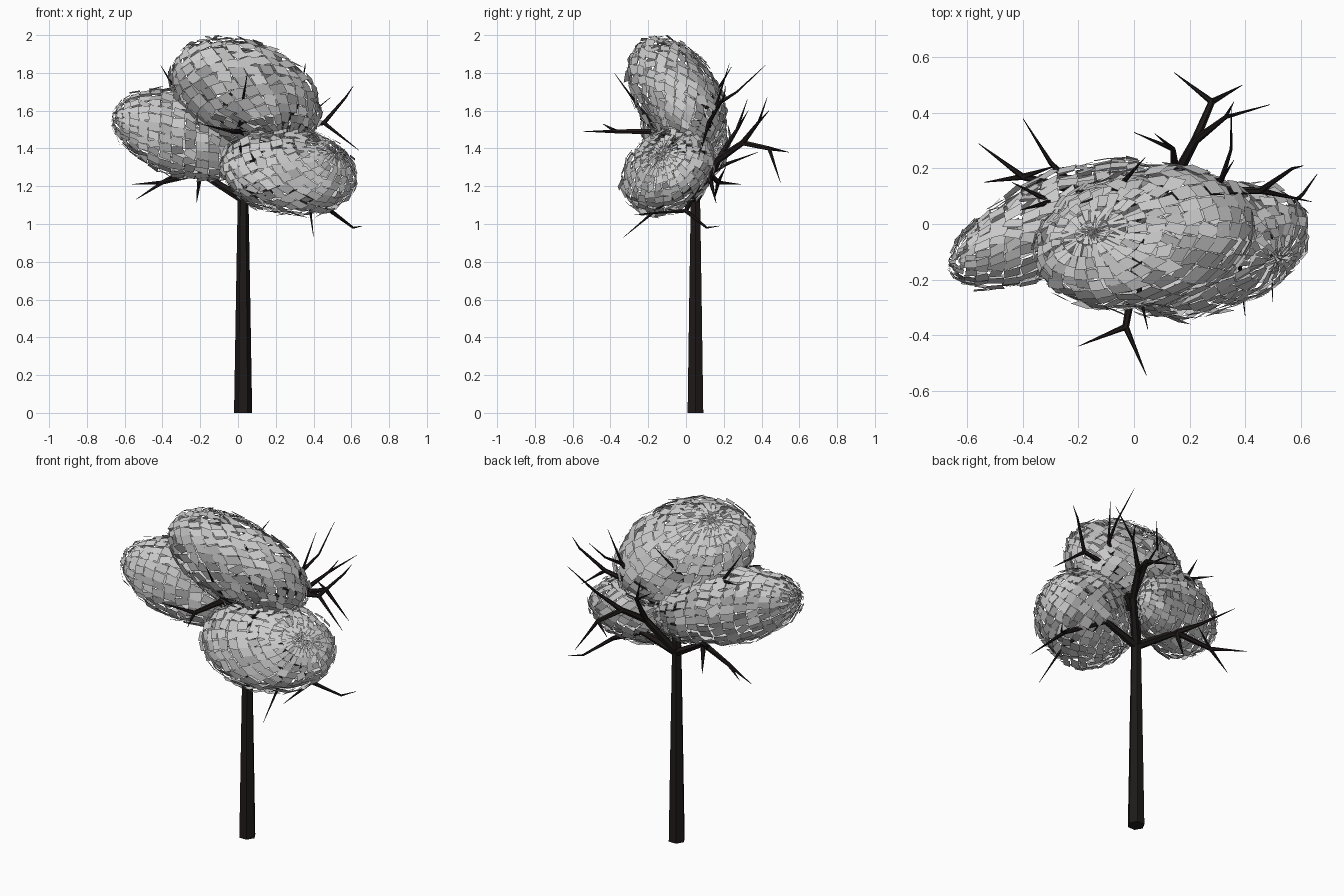
import bpy, bmesh, math, random
from mathutils import Vector, Matrix, Quaternion

if "Cube" in bpy.data.objects:
    bpy.data.objects.remove(bpy.data.objects["Cube"])

random.seed(7)
bark = bpy.data.materials.new("bark")
bark.diffuse_color = (0.014, 0.010, 0.010, 1)
bark.use_nodes = True
bark.node_tree.nodes["Principled BSDF"].inputs["Base Color"].default_value = bark.diffuse_color


def limb(name, paths):
    """Six-sided tapered tubes; each path point is (x, y, z, radius)."""
    cu = bpy.data.curves.new(name, 'CURVE')
    cu.dimensions = '3D'
    cu.bevel_depth = 1.0
    cu.bevel_resolution = 1
    cu.use_fill_caps = True
    for path in paths:
        sp = cu.splines.new('POLY')
        sp.points.add(len(path) - 1)
        sp.use_smooth = False
        for p, (x, y, z, r) in zip(sp.points, path):
            p.co = (x, y, z, 1)
            p.radius = r
    ob = bpy.data.objects.new(name, cu)
    bpy.context.collection.objects.link(ob)
    bpy.ops.object.select_all(action='DESELECT')
    ob.select_set(True)
    bpy.context.view_layer.objects.active = ob
    bpy.ops.object.convert(target='MESH')
    ob = bpy.context.object
    ob.data.materials.clear()
    ob.data.materials.append(bark)
    ob.data.shade_flat()


def branch(name, stem, forks):
    """Stem with thin pointed twigs; each fork is (stem index, point, ..., tip)."""
    n = len(stem)
    rad = [0.024 - 0.012 * i / (n - 1) for i in range(n)]
    paths = [[(*p, r) for p, r in zip(stem, rad)]]
    for i, *pts in forks:
        line = [stem[i]] + pts
        m = len(line) - 1
        paths.append([(*p, max(0.001, rad[i] * (1 - k / m) * 0.95)) for k, p in enumerate(line)])
    limb(name, paths)


def leaf_cloud(name, centre, shape, pole, segs=28, rings=18):
    """Stretched ball of loose quads; columns of shape map a unit ball."""
    c, L = Vector(centre), Matrix(shape)
    turn = Vector((0, 0, 1)).rotation_difference((L.inverted() @ Vector(pole)).normalized())

    def at(i, j):
        t, a = math.pi * j / rings, math.tau * i / segs
        return L @ (turn @ Vector((math.sin(t) * math.cos(a), math.sin(t) * math.sin(a), math.cos(t))))

    bm = bmesh.new()
    for j in range(rings):
        for i in range(segs):
            quad = [at(i, j), at(i, j + 1), at(i + 1, j + 1), at(i + 1, j)]
            if j == 0:
                quad.pop(3)
            elif j == rings - 1:
                quad.pop(2)
            mid = sum(quad, Vector()) / len(quad)
            nrm = (quad[1] - quad[0]).cross(quad[2] - quad[0]).normalized()
            tilt = Vector([random.gauss(0, 1) for _ in range(3)]).normalized()
            rot = Quaternion(tilt, random.uniform(-.45, .45)) @ Quaternion(nrm, random.uniform(-.25, .25))
            size = random.uniform(.9, 1.1)
            mid_out = mid + nrm * random.uniform(-.012, .012)
            bm.faces.new([bm.verts.new(c + mid_out + rot @ (v - mid) * size) for v in quad])
    me = bpy.data.meshes.new(name)
    bm.to_mesh(me)
    bm.free()
    bpy.context.collection.objects.link(bpy.data.objects.new(name, me))


# Trunk
limb("trunk", [[(.027, .05, 0, .048), (.027, .05, .6, .038), (.027, .05, 1.16, .028),
                (.03, .06, 1.38, .021), (.03, .07, 1.55, .014)]])

# Branches
top = (.027, .05, 1.13)
branch("front_branch", [(.03, .05, 1.36), (.01, -.14, 1.49), (-.03, -.37, 1.49)],
       [(2, (.045, -.545, 1.49)), (2, (-.2, -.44, 1.53)),
        (1, (.02, -.25, 1.62), (.05, -.38, 1.8))])
branch("back_branch", [top, (.15, .17, 1.34), (.22, .30, 1.43), (.28, .44, 1.40)],
       [(3, (.145, .545, 1.38)), (3, (.39, .50, 1.22)),
        (2, (.33, .385, 1.54), (.49, .43, 1.67)), (2, (.33, .385, 1.54), (.36, .44, 1.6)),
        (1, (.14, .27, 1.5), (.0, .33, 1.6)), (1, (.14, .27, 1.5), (.075, .325, 1.66))])
branch("left_branch", [top, (-.2, .12, 1.27), (-.40, .17, 1.22)],
       [(2, (-.56, .29, 1.21)), (2, (-.54, .15, 1.13)), (1, (-.3, .22, 1.32), (-.4, .38, 1.38)),
        (1, (-.22, .16, 1.11)), (2, (-.28, .21, 1.3))])
branch("right_low_branch", [top, (.25, .06, 1.2), (.49, .0, 1.07)],
       [(2, (.61, .11, .98), (.66, .18, .99)), (1, (.38, -.14, 1.09), (.40, -.33, .93)),
        (2, (.5, -.28, 1.05))])
branch("right_high_branch", [(.03, .06, 1.3), (.22, .12, 1.5), (.455, .12, 1.535)],
       [(2, (.57, .2, 1.67), (.61, .21, 1.73)), (2, (.64, .08, 1.39)),
        (1, (.315, .16, 1.63), (.35, .27, 1.7), (.35, .42, 1.84)),
        (1, (.315, .16, 1.63), (.36, .23, 1.85))])
branch("upper_left_branch", [(.03, .065, 1.45), (-.1, .09, 1.57), (-.3, .08, 1.66)],
       [(2, (-.41, .05, 1.84)), (2, (-.44, .15, 1.7)), (1, (-.03, .16, 1.7), (.04, .24, 1.83))])

# Foliage
leaf_cloud("left_foliage", (-.28, 0, 1.47),
           ((.38, 0, 0), (.14, .185, 0), (-.08, .02, .228)), (-.36, -.13, .08))
leaf_cloud("top_foliage", (.04, -.05, 1.685),
           ((.40, 0, 0), (.05, .255, 0), (-.09, -.10, .272)), (-.2, .02, .27))
leaf_cloud("right_foliage", (.27, -.095, 1.28),
           ((.36, 0, 0), (.08, .23, 0), (-.03, .07, .222)), (.27, -.03, .1))
